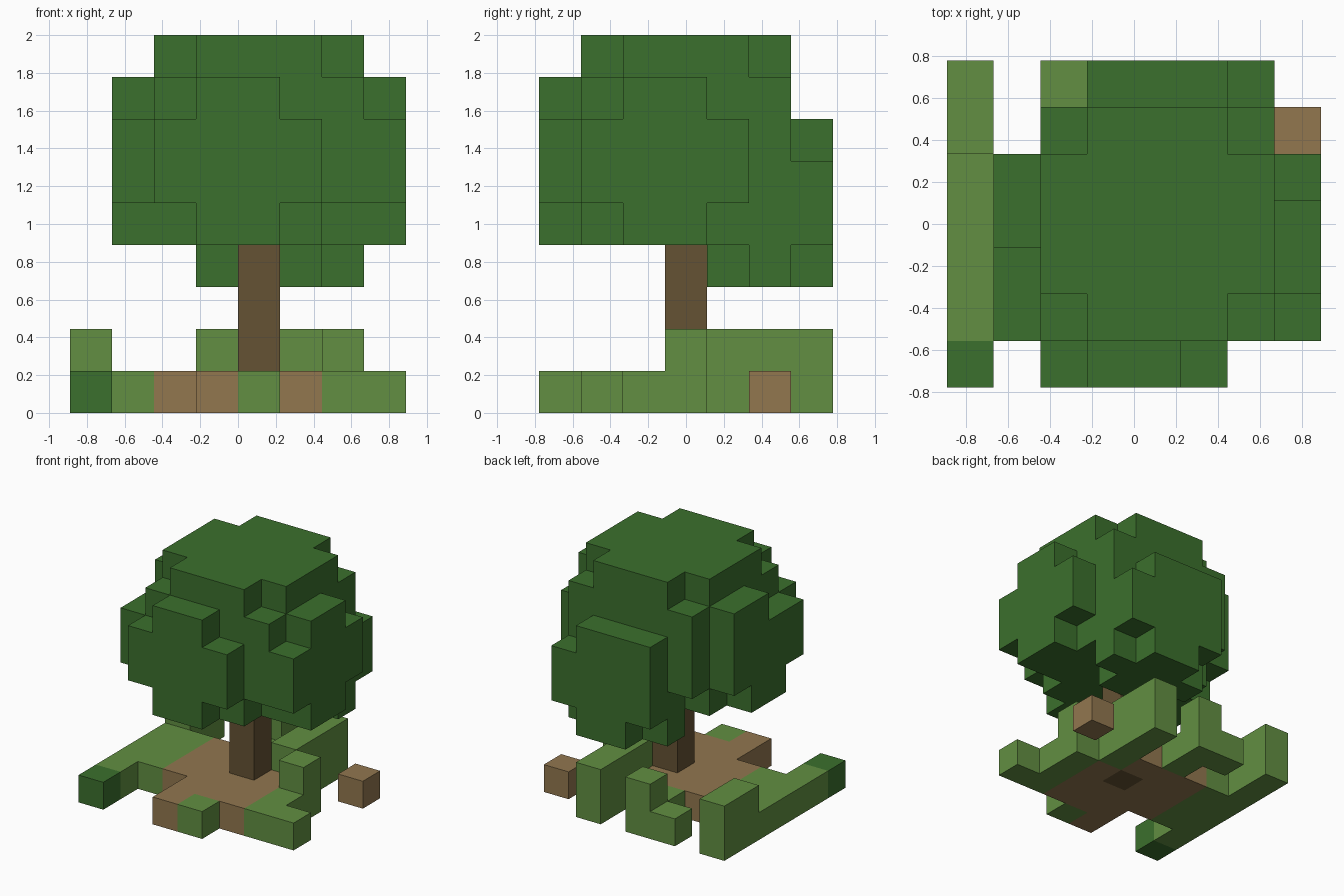
import bpy
import bmesh
from itertools import product
from mathutils import Vector

default = bpy.data.objects.get("Cube")
if default:
    bpy.data.objects.remove(default, do_unlink=True)

UNIT = 2 / 9                      # edge length of one block
ORIGIN = Vector((-4, -3.5, 0))    # grid corner, in blocks


def material(name, colour):
    mat = bpy.data.materials.new(name)
    mat.use_nodes = True
    mat.diffuse_color = (*colour, 1)
    mat.node_tree.nodes["Principled BSDF"].inputs["Base Color"].default_value = (*colour, 1)
    return mat


def block(x, y, z):
    """Set of grid cells; each axis is one index or an inclusive (first, last)."""
    spans = [(a, a) if isinstance(a, int) else a for a in (x, y, z)]
    return set(product(*(range(a, b + 1) for a, b in spans)))


def union(*groups):
    return set().union(*groups)


def corners(z):
    """The four corner cells of the crown core on one layer."""
    return set(product((2, 6), (1, 5), (z,)))


# Crown: a rounded core, four side lobes and a low lobe at the back
crown = block((2, 6), (1, 5), (4, 8)) - corners(4) - corners(8)
crown |= union(
    # front lobe
    block((2, 5), 0, (5, 6)), block((3, 4), 0, (4, 7)),
    # left lobe
    block(7, (1, 4), (5, 6)), block(7, (2, 3), (4, 7)),
    # right lobe
    block(1, (1, 4), (5, 6)), block(1, (3, 4), 7), block(1, (2, 3), 4),
    # back lobe and its drooping underside
    block((3, 6), (5, 6), (4, 5)), block((3, 5), 6, 6),
    block((4, 5), (4, 6), 3), block((3, 6), 5, 3),
)

trunk = block(4, 3, (0, 3))

# Bare earth around the trunk
soil = union(
    block(3, (0, 1), 0), block((4, 5), 1, 0), block((2, 5), (2, 3), 0),
    block((2, 4), 4, 0),
) - trunk

# Turf strips with raised walls
grass = union(
    block(0, (1, 6), 0), block(0, (5, 6), 1), block(1, (2, 4), 0),
    block(4, 0, 0), block((6, 7), 1, 0), block(6, 2, 0), block(6, 3, (0, 1)),
    block(5, (4, 6), (0, 1)), block(3, (5, 6), 0), block(3, 6, 1), block(2, 6, 0),
)

leaf_green = material("leaf_green", (0.044, 0.162, 0.026))
grass_green = material("grass_green", (0.122, 0.275, 0.054))
earth_brown = material("earth_brown", (0.287, 0.184, 0.078))
bark_brown = material("bark_brown", (0.130, 0.084, 0.034))

parts = {
    "tree_crown": (crown, leaf_green),
    "tree_trunk": (trunk, bark_brown),
    "soil_patch": (soil, earth_brown),
    "grass_turf": (grass, grass_green),
    "corner_bush": (block(0, 0, 0), leaf_green),
    "loose_soil_block": (block(7, 5, 0), earth_brown),
}
filled = union(*(cells for cells, _ in parts.values()))


def build(name, cells, mat):
    """Skin a set of cells with only the faces that touch open air."""
    bm = bmesh.new()
    for cell in sorted(cells):
        centre = Vector(cell) + Vector((0.5, 0.5, 0.5))
        for axis, sign in product(range(3), (-1, 1)):
            normal = Vector((0, 0, 0))
            normal[axis] = sign
            if tuple(int(c + n) for c, n in zip(cell, normal)) in filled:
                continue
            u = Vector((0, 0, 0))
            u[(axis + 1) % 3] = 0.5
            v = normal.cross(u)
            mid = centre + normal / 2
            ring = (mid - u - v, mid + u - v, mid + u + v, mid - u + v)
            bm.faces.new([bm.verts.new((p + ORIGIN) * UNIT) for p in ring])
    bmesh.ops.remove_doubles(bm, verts=bm.verts, dist=UNIT / 100)
    # Merge coplanar squares into clean flat faces
    bmesh.ops.dissolve_limit(bm, angle_limit=0.01, verts=bm.verts, edges=bm.edges)
    mesh = bpy.data.meshes.new(name)
    bm.to_mesh(mesh)
    bm.free()
    mesh.materials.append(mat)
    bpy.context.collection.objects.link(bpy.data.objects.new(name, mesh))


for part, (cells, mat) in parts.items():
    build(part, cells, mat)
